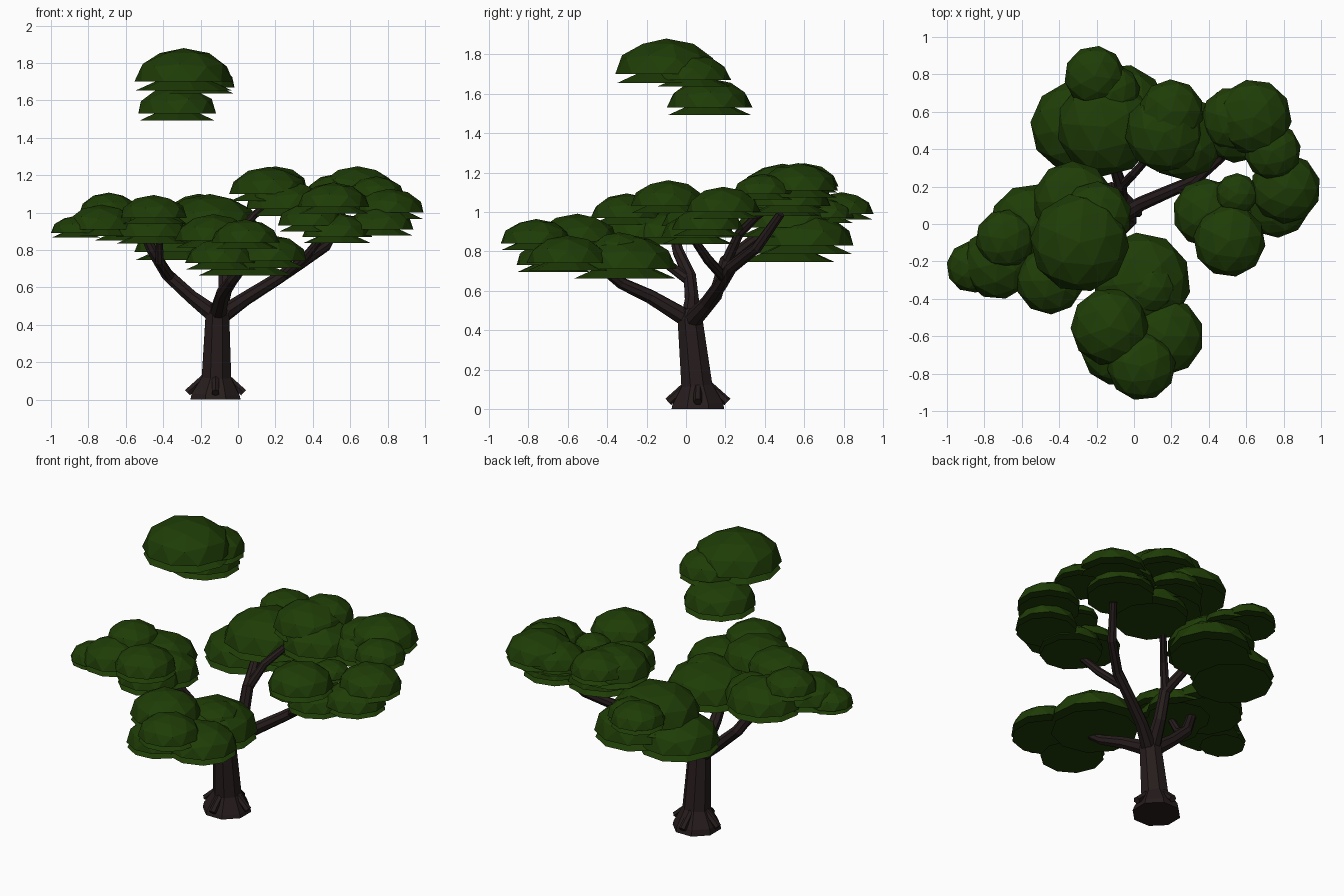
import bpy, bmesh, math, random
from mathutils import Vector, Matrix

random.seed(4)


def material(name, col):
    m = bpy.data.materials.new(name)
    m.diffuse_color = (*col, 1)
    return m


LEAF = material("dark leaf green", (0.0135, 0.046, 0.002))
BARK = material("dark bark brown", (0.020, 0.012, 0.012))


def finish(bm, name, mat):
    bmesh.ops.recalc_face_normals(bm, faces=bm.faces)
    me = bpy.data.meshes.new(name)
    bm.to_mesh(me)
    bm.free()
    me.materials.append(mat)
    ob = bpy.data.objects.new(name, me)
    bpy.context.collection.objects.link(ob)
    return ob


def extrude_rim(bm, edges, scale, z):
    """Extrude the open rim, scaling it about the axis and moving it to z."""
    new = bmesh.ops.extrude_edge_only(bm, edges=edges)["geom"]
    for v in [g for g in new if isinstance(g, bmesh.types.BMVert)]:
        v.co.x *= scale
        v.co.y *= scale
        v.co.z = z
    return [g for g in new if isinstance(g, bmesh.types.BMEdge)]


def leaf_pad(name, x, y, z, r):
    """Faceted dome with an undercut and a flared skirt below its rim."""
    bm = bmesh.new()
    bmesh.ops.create_icosphere(bm, subdivisions=2, radius=1)
    bmesh.ops.delete(bm, geom=[v for v in bm.verts if v.co.z < -0.01], context='VERTS')
    rim = [e for e in bm.edges if e.is_boundary]
    rim = extrude_rim(bm, rim, 0.58, 0.0)
    rim = extrude_rim(bm, rim, 0.97 / 0.58, -0.26)
    bmesh.ops.contextual_create(bm, geom=rim)
    bm.transform(Matrix.Translation((x, y, z))
                 @ Matrix.Rotation(random.uniform(0, 6.28), 4, 'Z')
                 @ Matrix.Diagonal((r * 1.02, r * 1.02, r * 0.69, 1)))
    finish(bm, name, LEAF)


def limb(name, points, sides=8):
    """Tapered tube through (x, y, z, radius) points."""
    bm = bmesh.new()
    pts = [Vector(p[:3]) for p in points]
    rings = []
    for i, p in enumerate(pts):
        d = (pts[min(i + 1, len(pts) - 1)] - pts[max(i - 1, 0)]).normalized()
        q = Vector((0, 0, 1)).rotation_difference(d)
        ring = []
        for k in range(sides):
            a = 2 * math.pi * (k + 0.5) / sides
            r = points[i][3]
            ring.append(bm.verts.new(p + q @ Vector((r * math.cos(a), r * math.sin(a), 0))))
        rings.append(ring)
    for a, b in zip(rings, rings[1:]):
        for k in range(sides):
            n = (k + 1) % sides
            bm.faces.new((a[k], a[n], b[n], b[k]))
    bm.faces.new(rings[0][::-1])
    bm.faces.new(rings[-1])
    return finish(bm, name, BARK)


# Foliage: each cluster is a list of pads (x, y, rim height, radius)
clusters = {
    "crown": [(-0.29, -0.10, 1.70, 0.26), (-0.325, 0.12, 1.53, 0.213), (-0.20, 0.04, 1.67, 0.185)],
    "front": [(-0.13, -0.55, 0.85, 0.205), (0.04, -0.76, 0.84, 0.18), (0.165, -0.60, 0.74, 0.205),
              (0.04, -0.31, 0.71, 0.26), (0.08, -0.34, 0.80, 0.14), (-0.09, -0.67, 0.73, 0.19)],
    "left": [(-0.865, -0.23, 0.89, 0.135), (-0.73, -0.21, 0.91, 0.19), (-0.69, -0.08, 1.00, 0.155),
             (-0.55, -0.01, 0.89, 0.22), (-0.45, -0.30, 0.97, 0.18), (-0.43, -0.11, 0.87, 0.19),
             (-0.46, -0.24, 0.87, 0.19)],
    "right": [(0.51, -0.09, 1.03, 0.19), (0.39, 0.06, 0.93, 0.18), (0.55, 0.16, 1.02, 0.11),
              (0.81, 0.19, 1.00, 0.185), (0.76, 0.11, 0.91, 0.18), (0.53, 0.06, 0.87, 0.185)],
    "back_right": [(0.64, 0.57, 1.11, 0.20), (0.53, 0.56, 1.09, 0.17),
                   (0.74, 0.39, 1.09, 0.15), (0.55, 0.53, 1.03, 0.20)],
    "back_middle": [(0.20, 0.60, 1.13, 0.17), (0.165, 0.49, 1.10, 0.21), (0.26, 0.46, 1.02, 0.22)],
    "back_left": [(-0.21, 0.79, 0.99, 0.16), (-0.11, 0.71, 0.97, 0.14), (-0.15, 0.52, 0.92, 0.26),
                  (-0.31, 0.52, 0.79, 0.24), (-0.07, 0.61, 0.83, 0.24)],
}
for cname, pads in clusters.items():
    for i, p in enumerate(pads):
        leaf_pad(f"{cname}_leaf_pad_{i + 1}", *p)

# Trunk with flared foot
limb("trunk", [(-0.12, 0.06, 0.0, 0.145), (-0.12, 0.06, 0.03, 0.138), (-0.115, 0.055, 0.12, 0.085),
               (-0.11, 0.02, 0.46, 0.068), (-0.11, 0.015, 0.51, 0.045)])

# Stubby roots around the foot
for i in range(4):
    a = 2 * math.pi * i / 4
    c, s = math.cos(a), math.sin(a)
    limb(f"root_{i + 1}", [(-0.12 + 0.06 * c, 0.06 + 0.06 * s, 0.12, 0.020),
                           (-0.12 + 0.15 * c, 0.06 + 0.15 * s, 0.037, 0.022)], 6)

# Branches (x, y, z, radius)
branches = {
    "left_branch": [(-0.12, 0.02, 0.45, 0.05), (-0.25, 0.03, 0.55, 0.038),
                    (-0.38, 0.02, 0.67, 0.034), (-0.46, -0.04, 0.80, 0.03), (-0.50, -0.06, 0.88, 0.024)],
    "left_twig": [(-0.36, 0.02, 0.65, 0.028), (-0.42, -0.10, 0.74, 0.025), (-0.42, -0.16, 0.84, 0.02)],
    "right_branch": [(-0.09, 0.03, 0.45, 0.048), (0.04, 0.11, 0.54, 0.038), (0.20, 0.18, 0.64, 0.034),
                     (0.32, 0.23, 0.72, 0.032), (0.47, 0.36, 0.82, 0.028), (0.56, 0.48, 0.99, 0.022)],
    "right_twig": [(0.25, 0.19, 0.67, 0.026), (0.36, 0.11, 0.76, 0.025), (0.44, 0.04, 0.86, 0.02)],
    "front_branch": [(-0.11, 0.02, 0.45, 0.048), (-0.08, -0.18, 0.57, 0.037),
                     (-0.03, -0.33, 0.64, 0.03), (0.03, -0.42, 0.71, 0.024)],
    "back_branch": [(-0.11, 0.03, 0.45, 0.05), (-0.07, 0.15, 0.58, 0.038),
                    (-0.07, 0.20, 0.75, 0.034), (-0.11, 0.33, 0.85, 0.028), (-0.15, 0.45, 0.92, 0.022)],
    "back_twig": [(-0.07, 0.20, 0.74, 0.028), (0.0, 0.27, 0.89, 0.024),
                  (0.08, 0.36, 0.98, 0.021), (0.16, 0.46, 1.05, 0.018)],
}
for name, pts in branches.items():
    limb(name, pts)
